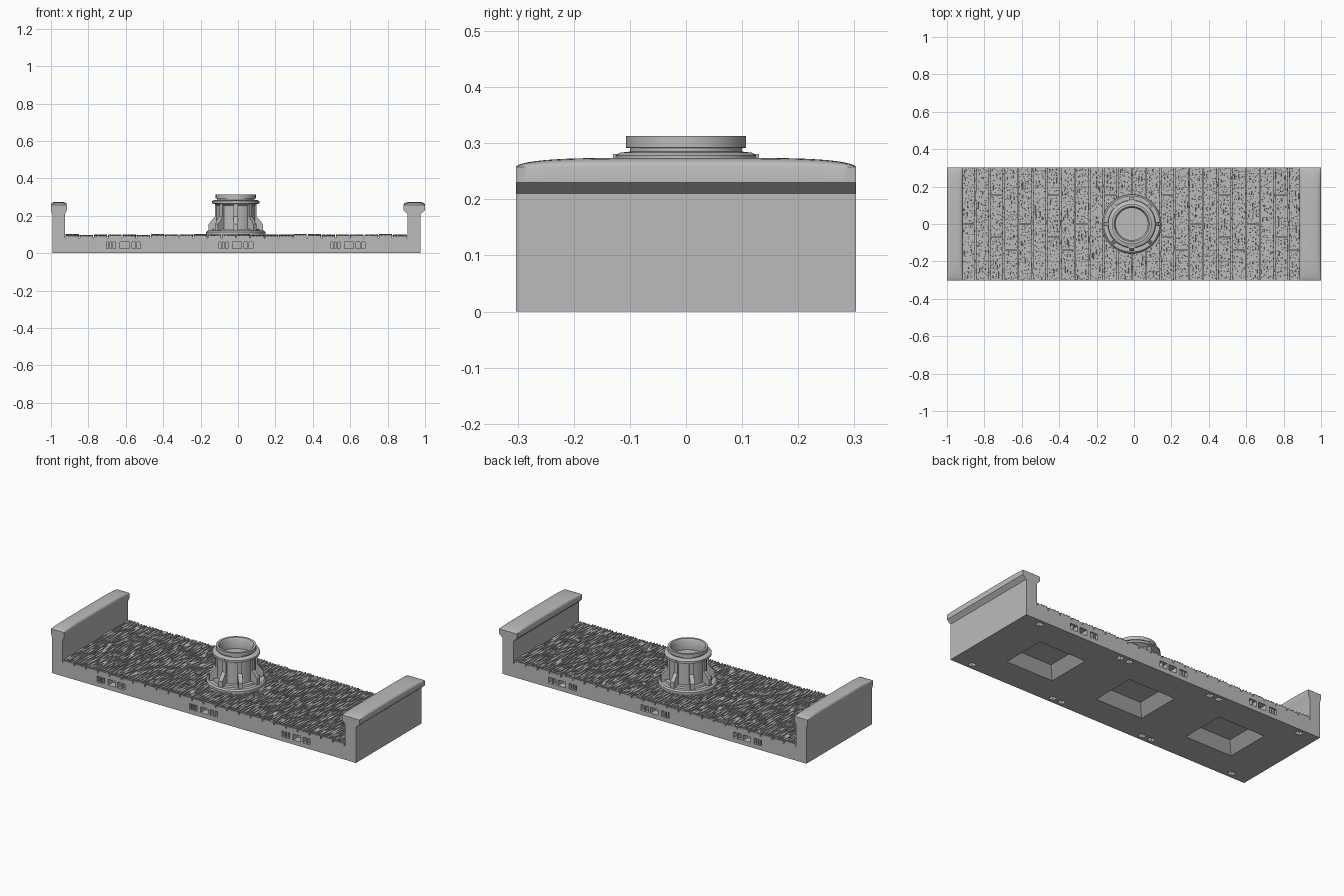
import bpy, bmesh, math, random

random.seed(7)
if "Cube" in bpy.data.objects:
    bpy.data.objects.remove(bpy.data.objects["Cube"], do_unlink=True)

grey = bpy.data.materials.new("plain_grey")
grey.use_nodes = True
COLOUR = (0.5, 0.5, 0.5, 1)
grey.diffuse_color = COLOUR
grey.node_tree.nodes["Principled BSDF"].inputs["Base Color"].default_value = COLOUR

HALF = 0.303                      # half depth of the tile
X0, X1 = -0.993, 0.977            # base ends
DECK0, DECK1 = -0.925, 0.903      # planked span
HUB = -0.012                      # centre of the mast socket
MODULES = (-0.61, -0.01, 0.59)    # repeated clip bays


def finish(bm, name, smooth=False):
    bmesh.ops.recalc_face_normals(bm, faces=bm.faces)
    mesh = bpy.data.meshes.new(name)
    bm.to_mesh(mesh)
    bm.free()
    mesh.materials.append(grey)
    obj = bpy.data.objects.new(name, mesh)
    bpy.context.collection.objects.link(obj)
    if smooth:
        bpy.ops.object.select_all(action='DESELECT')
        obj.select_set(True)
        bpy.context.view_layer.objects.active = obj
        bpy.ops.object.shade_smooth_by_angle(angle=math.radians(35))
    return obj


def loft(bm, sections, closed=False):
    """Skin matching closed outlines; cap both ends unless the loft is closed."""
    rings = [[bm.verts.new(p) for p in s] for s in sections]
    pairs = list(zip(rings, rings[1:]))
    if closed:
        pairs.append((rings[-1], rings[0]))
    for a, b in pairs:
        for i in range(len(a)):
            j = (i + 1) % len(a)
            bm.faces.new((a[i], a[j], b[j], b[i]))
    if not closed:
        bm.faces.new(rings[0])
        bm.faces.new(rings[-1])


def rect(cx, cy, hx, hy, z):
    return [(cx + sx * hx, cy + sy * hy, z)
            for sx, sy in ((-1, -1), (1, -1), (1, 1), (-1, 1))]


def box(bm, x0, x1, y0, y1, z0, z1):
    cx, cy, hx, hy = (x0 + x1) / 2, (y0 + y1) / 2, (x1 - x0) / 2, (y1 - y0) / 2
    loft(bm, [rect(cx, cy, hx, hy, z0), rect(cx, cy, hx, hy, z1)])


# Base block with underside hollows, magnet pockets and side clip bays
bm = bmesh.new()
box(bm, X0, X1, -HALF, HALF, 0, 0.08)
base = finish(bm, "base")

bm = bmesh.new()
for cx in MODULES:
    loft(bm, [rect(cx, 0, 0.157, 0.137, -0.005), rect(cx, 0, 0.1, 0.08, 0.052)])
    for side in (-1, 1):
        for dx in (-0.27, 0.27):
            box(bm, cx + dx - 0.017, cx + dx + 0.017,
                side * 0.27 - 0.015, side * 0.27 + 0.015, -0.01, 0.022)
        for dx in (-0.068, 0.004, 0.066):
            box(bm, cx + dx - 0.024, cx + dx + 0.024,
                side * 0.29 - 0.03, side * 0.29 + 0.03, 0.026, 0.06)
cutter = finish(bm, "base_cutter")
cutter.hide_render = True
cut = base.modifiers.new("pockets", 'BOOLEAN')
cut.operation, cut.solver, cut.object = 'DIFFERENCE', 'EXACT', cutter
bpy.context.view_layer.objects.active = base
base.select_set(True)
bpy.ops.object.modifier_apply(modifier=cut.name)
bpy.data.objects.remove(cutter, do_unlink=True)

# Ribs standing inside the clip bays
bm = bmesh.new()
for cx in MODULES:
    for side in (-1, 1):
        for dx in (-0.078, -0.062, 0.066):
            box(bm, cx + dx - 0.004, cx + dx + 0.004,
                side * 0.28 - 0.019, side * 0.28 + 0.019, 0.024, 0.061)
finish(bm, "clip_ribs")


# End walls with a chamfered, softly domed cap rail
def end_wall(name, outer, inner, cap_out, cap_in):
    bm = bmesh.new()
    mid, half = (cap_out + cap_in) / 2, (cap_out - cap_in) / 2
    sections = []
    for i in range(33):
        y = HALF * math.sin(math.pi * (i / 32 - 0.5))
        rise = 0.016 * (1 - abs(y / HALF) ** 5) ** 0.6
        outline = [(outer, 0.07), (outer, 0.21), (cap_out, 0.23)]
        for k in range(13):
            c = math.cos(math.pi * k / 12)
            arch = (1 - c ** 4) ** 0.5 if abs(c) < 1 else 0
            outline.append((mid + half * c, 0.258 + rise * arch))
        outline += [(cap_in, 0.23), (inner, 0.21), (inner, 0.07)]
        sections.append([(x, y, z) for x, z in outline])
    loft(bm, sections)
    finish(bm, name, smooth=True)


end_wall("left_wall", X1, DECK1 + 0.003, 1.0, 0.885)
end_wall("right_wall", X0, DECK0, -1.0, -0.915)


# Planks in staggered courses, each covered with raised wavy grain
def grain(bm, x, y0, y1, width, room, top):
    phase, sway = random.uniform(0, 6), random.uniform(0.15, 0.4) * room
    freq, steps = random.uniform(25, 60), 12
    sections = []
    for i in range(steps + 1):
        t = i / steps
        y = y0 + (y1 - y0) * t
        w = width * max(0.12, math.sin(math.pi * t)) ** 0.5
        w *= 1 + 0.25 * math.sin(freq * 1.7 * y + phase)
        c = x + sway * math.sin(freq * y + phase)
        sections.append([(c - w, y, top - 0.012), (c - w * 0.85, y, top),
                         (c + w * 0.85, y, top), (c + w, y, top - 0.012)])
    loft(bm, sections)


COURSES = 24
JOINTS = ([0.0], [], [-0.07, 0.155], [-0.14])
planks, ridges = bmesh.new(), bmesh.new()
pitch = (DECK1 - DECK0) / COURSES
for c in range(COURSES):
    xa = DECK0 + c * pitch + 0.003
    xb = xa + pitch - 0.006
    ends = [-HALF] + JOINTS[c % 4] + [HALF]
    for a, b in zip(ends, ends[1:]):
        ya = a + (0.003 if a > -HALF else 0)
        yb = b - (0.003 if b < HALF else 0)
        top = 0.1 + random.uniform(-0.003, 0.002)
        box(planks, xa, xb, ya, yb, 0.07, top - 0.006)
        lanes = 4
        room = (xb - xa) / lanes
        for lane in range(lanes):
            x = xa + room * (lane + 0.5)
            y = ya
            while y < yb - 0.02:
                end = min(y + random.uniform(0.06, 0.2), yb)
                grain(ridges, x, y, end, room * random.uniform(0.36, 0.48), room * 0.45, top)
                y = end - random.uniform(-0.004, 0.012)
finish(planks, "deck_planks")
finish(ridges, "wood_grain")

# Turned mast socket: foot disc, barrel, flange, lip and shallow bore
SOCKET = [(0.158, 0.08), (0.158, 0.112), (0.15, 0.12), (0.128, 0.12), (0.125, 0.13),
          (0.103, 0.13), (0.103, 0.255), (0.112, 0.262), (0.126, 0.266), (0.126, 0.278),
          (0.118, 0.283), (0.1, 0.285), (0.1, 0.291), (0.107, 0.292), (0.107, 0.313),
          (0.094, 0.313), (0.086, 0.3), (0.086, 0.25)]
bm = bmesh.new()
SIDES = 64
loft(bm, [[(HUB + r * math.cos(2 * math.pi * k / SIDES),
            r * math.sin(2 * math.pi * k / SIDES), z) for k in range(SIDES)]
          for r, z in SOCKET])
finish(bm, "mast_socket", smooth=True)

# Flared brackets around the barrel
BRACKET = [(0.09, 0.11), (0.145, 0.11), (0.145, 0.155), (0.122, 0.185),
           (0.112, 0.195), (0.112, 0.262), (0.09, 0.262)]
bm = bmesh.new()
for k in range(8):
    a = k * math.pi / 4
    ca, sa = math.cos(a), math.sin(a)
    loft(bm, [[(HUB + r * ca - t * sa, r * sa + t * ca, z) for r, z in BRACKET]
              for t in (-0.012, 0.012)])
finish(bm, "socket_brackets")

# Small locating tabs on the flange
bm = bmesh.new()
for side in (-1, 1):
    box(bm, HUB - 0.014, HUB + 0.014, side * 0.124 - 0.006, side * 0.124 + 0.006, 0.268, 0.281)
finish(bm, "flange_tabs")
